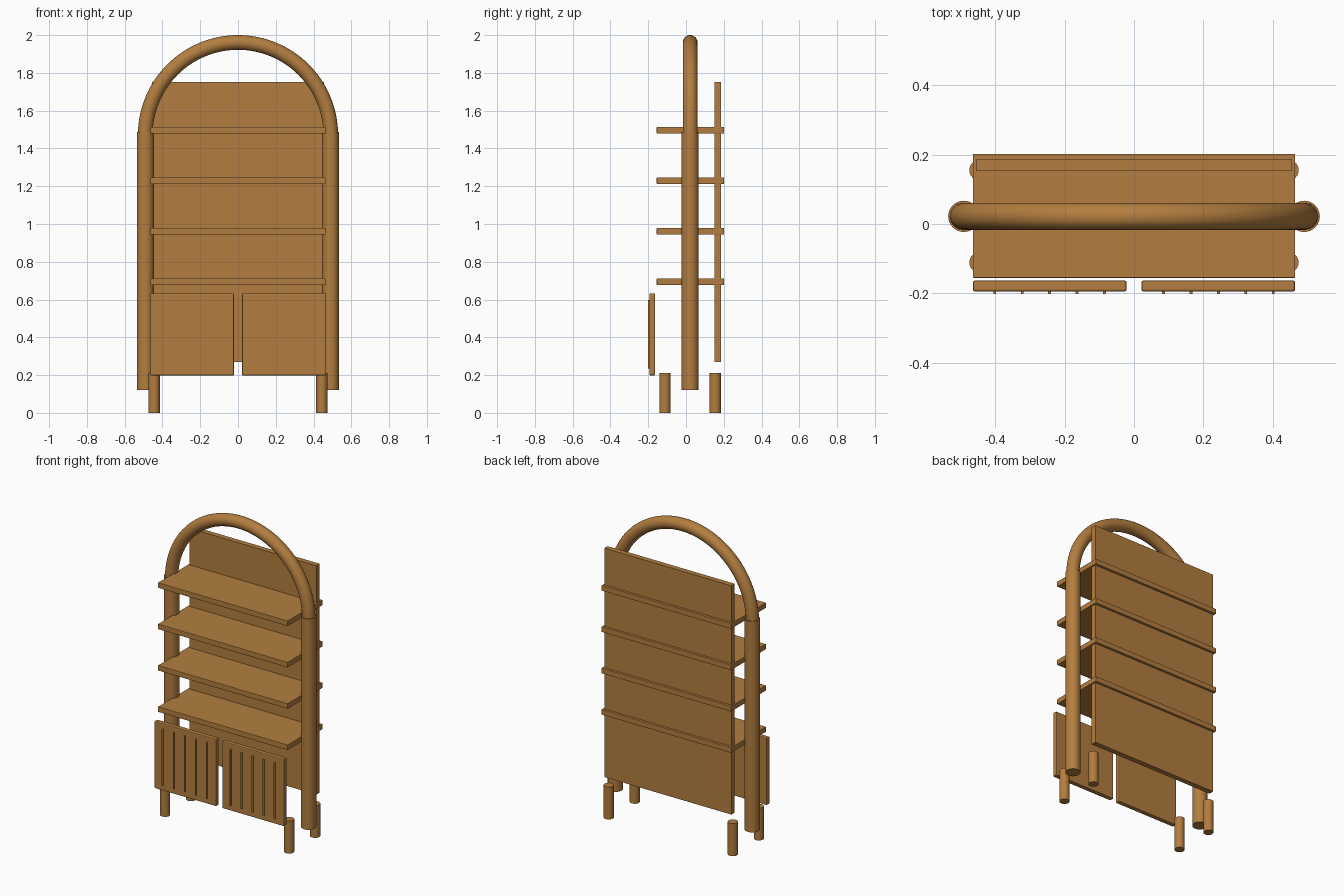
import bpy, bmesh, math
from mathutils import Matrix, Vector

cube = bpy.data.objects.get("Cube")
if cube:
    bpy.data.objects.remove(cube, do_unlink=True)

COLOUR = (0.45, 0.207, 0.05, 1)
wood = bpy.data.materials.new("warm_wood")
wood.use_nodes = True
wood.diffuse_color = COLOUR
bsdf = wood.node_tree.nodes["Principled BSDF"]
bsdf.inputs["Base Color"].default_value = COLOUR
bsdf.inputs["Roughness"].default_value = 0.6


def add_object(name, bm, smooth=False):
    bmesh.ops.recalc_face_normals(bm, faces=bm.faces)
    mesh = bpy.data.meshes.new(name)
    bm.to_mesh(mesh)
    bm.free()
    mesh.materials.append(wood)
    obj = bpy.data.objects.new(name, mesh)
    bpy.context.collection.objects.link(obj)
    if smooth:
        bpy.ops.object.select_all(action='DESELECT')
        obj.select_set(True)
        bpy.context.view_layer.objects.active = obj
        bpy.ops.object.shade_smooth_by_angle(angle=math.radians(35))
    return obj


def box(name, x, y, z, bevel=0):
    """Box from (min, max) ranges, with optional softened edges."""
    bm = bmesh.new()
    bmesh.ops.create_cube(bm, size=1)
    for v in bm.verts:
        v.co = Vector([sum(r) / 2 + c * (r[1] - r[0]) for r, c in zip((x, y, z), v.co)])
    obj = add_object(name, bm)
    if bevel:
        mod = obj.modifiers.new("soft_edges", 'BEVEL')
        mod.width = bevel
        mod.segments = 2
    return obj


def rod(name, x, y, z, radius):
    """Upright cylinder between two heights."""
    bm = bmesh.new()
    bmesh.ops.create_cone(bm, cap_ends=True, segments=32, radius1=radius, radius2=radius,
                          depth=z[1] - z[0],
                          matrix=Matrix.Translation((x, y, sum(z) / 2)))
    return add_object(name, bm, smooth=True)


# Frame: two posts joined by a half-round arch
POST_X, POST_Y, ARCH_Z = 0.49, 0.022, 1.47
bm = bmesh.new()
ring = bmesh.ops.create_circle(bm, cap_ends=True, segments=32, radius=0.039,
                               matrix=Matrix.Translation((POST_X + 0.001, POST_Y, ARCH_Z)))
bmesh.ops.spin(bm, geom=bm.faces[:] + bm.edges[:] + bm.verts[:], cent=(0, POST_Y, ARCH_Z),
               axis=(0, -1, 0), angle=math.pi, steps=64)
add_object("frame_arch", bm, smooth=True)

# Shelves and back panel
for i in range(4):
    top = 0.711 + 0.2675 * i
    box(f"shelf_{i + 1}", (-0.464, 0.464), (-0.155, 0.2015), (top - 0.034, top), 0.002)
box("back_panel", (-0.455, 0.455), (0.152, 0.186), (0.27, 1.751))

# Mirrored parts: posts, legs, and doors with raised slats
for side, s in (("left", 1), ("right", -1)):
    rod(f"post_{side}", s * POST_X, POST_Y, (0.122, 1.486), 0.045)
    for end, y in (("front", -0.111), ("back", 0.155)):
        rod(f"leg_{end}_{side}", s * 0.444, y, (0, 0.21), 0.03)
    box(f"door_{side}", sorted((s * 0.021, s * 0.464)), (-0.194, -0.163), (0.198, 0.633), 0.006)
    for i in range(5):
        x = s * (0.085 + 0.079 * i)
        box(f"door_slat_{side}_{i + 1}", (x - 0.004, x + 0.004), (-0.2015, -0.19), (0.234, 0.597))
